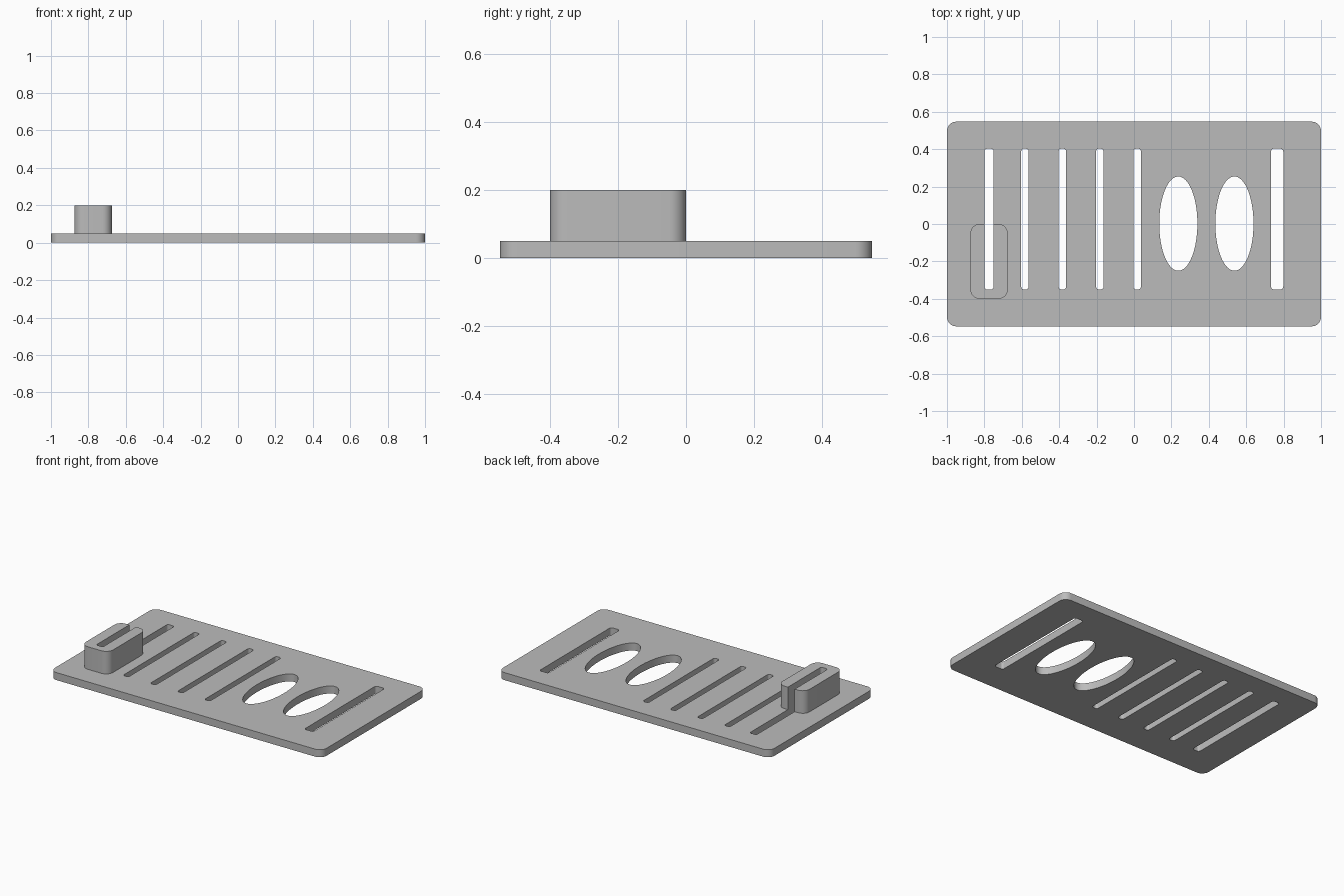
import bpy, bmesh
from math import sin, cos, pi

cube = bpy.data.objects.get("Cube")
if cube:
    bpy.data.objects.remove(cube, do_unlink=True)

grey = bpy.data.materials.new("matte_grey")
grey.use_nodes = True
grey.diffuse_color = (0.5, 0.5, 0.5, 1)
grey.node_tree.nodes["Principled BSDF"].inputs["Base Color"].default_value = (0.5, 0.5, 0.5, 1)


def arc(cx, cy, rx, ry, start, turn, steps):
    angles = [start + turn * i / steps for i in range(steps + 1)]
    return [(cx + rx * cos(a), cy + ry * sin(a)) for a in angles]


def corners(x0, x1, y0, y1, r, steps=8):
    """Four corner arcs: back right, back left, front left, front right."""
    centres = [(x1 - r, y1 - r), (x0 + r, y1 - r), (x0 + r, y0 + r), (x1 - r, y0 + r)]
    return [arc(cx, cy, r, r, i * pi / 2, pi / 2, steps) for i, (cx, cy) in enumerate(centres)]


def rounded(*args):
    return [p for c in corners(*args) for p in c]


def slab(name, loops, z0, z1):
    """Extrude an outline, with optional holes, from z0 to z1."""
    bm = bmesh.new()
    edges = []
    for loop in loops:
        vs = [bm.verts.new((x, y, z0)) for x, y in loop]
        edges += [bm.edges.new((vs[i - 1], v)) for i, v in enumerate(vs)]
    bmesh.ops.triangle_fill(bm, use_beauty=True, use_dissolve=False, edges=edges)
    ext = bmesh.ops.extrude_face_region(bm, geom=bm.faces[:], use_keep_orig=True)
    top = [g for g in ext["geom"] if isinstance(g, bmesh.types.BMVert)]
    bmesh.ops.translate(bm, verts=top, vec=(0, 0, z1 - z0))
    bmesh.ops.recalc_face_normals(bm, faces=bm.faces[:])
    mesh = bpy.data.meshes.new(name)
    bm.to_mesh(mesh)
    bm.free()
    mesh.materials.append(grey)
    obj = bpy.data.objects.new(name, mesh)
    bpy.context.collection.objects.link(obj)
    bpy.ops.object.select_all(action='DESELECT')
    obj.select_set(True)
    bpy.context.view_layer.objects.active = obj
    bpy.ops.object.shade_smooth_by_angle(angle=pi / 6)
    return obj


THICK, FRONT, BACK = 0.05, -0.35, 0.403
SLOT = (-0.80, -0.75)

# Plate with six slots and two oval openings
holes = [rounded(*SLOT, FRONT, BACK, 0.015, 5), rounded(0.733, 0.798, FRONT, BACK, 0.015, 5)]
for i in range(4):
    x = -0.583 + 0.2 * i
    holes.append(rounded(x - 0.02, x + 0.02, FRONT, BACK, 0.015, 5))
for x in (0.237, 0.537):
    holes.append(arc(x, 0.002, 0.102, 0.252, 0, 2 * pi, 64)[:-1])
slab("slotted_plate", [rounded(-1, 1, -0.547, 0.547, 0.05)] + holes, 0, THICK)

# Raised block around the first slot, open at the back
br, bl, fl, fr = corners(-0.875, -0.675, -0.4, 0, 0.05)
_, _, slot_fl, slot_fr = corners(*SLOT, FRONT, BACK, 0.015, 5)
outline = (bl + fl + fr + br + [(SLOT[1], 0)]
           + slot_fr[::-1] + slot_fl[::-1] + [(SLOT[0], 0)])
slab("slotted_block", [outline], THICK, 0.2)
